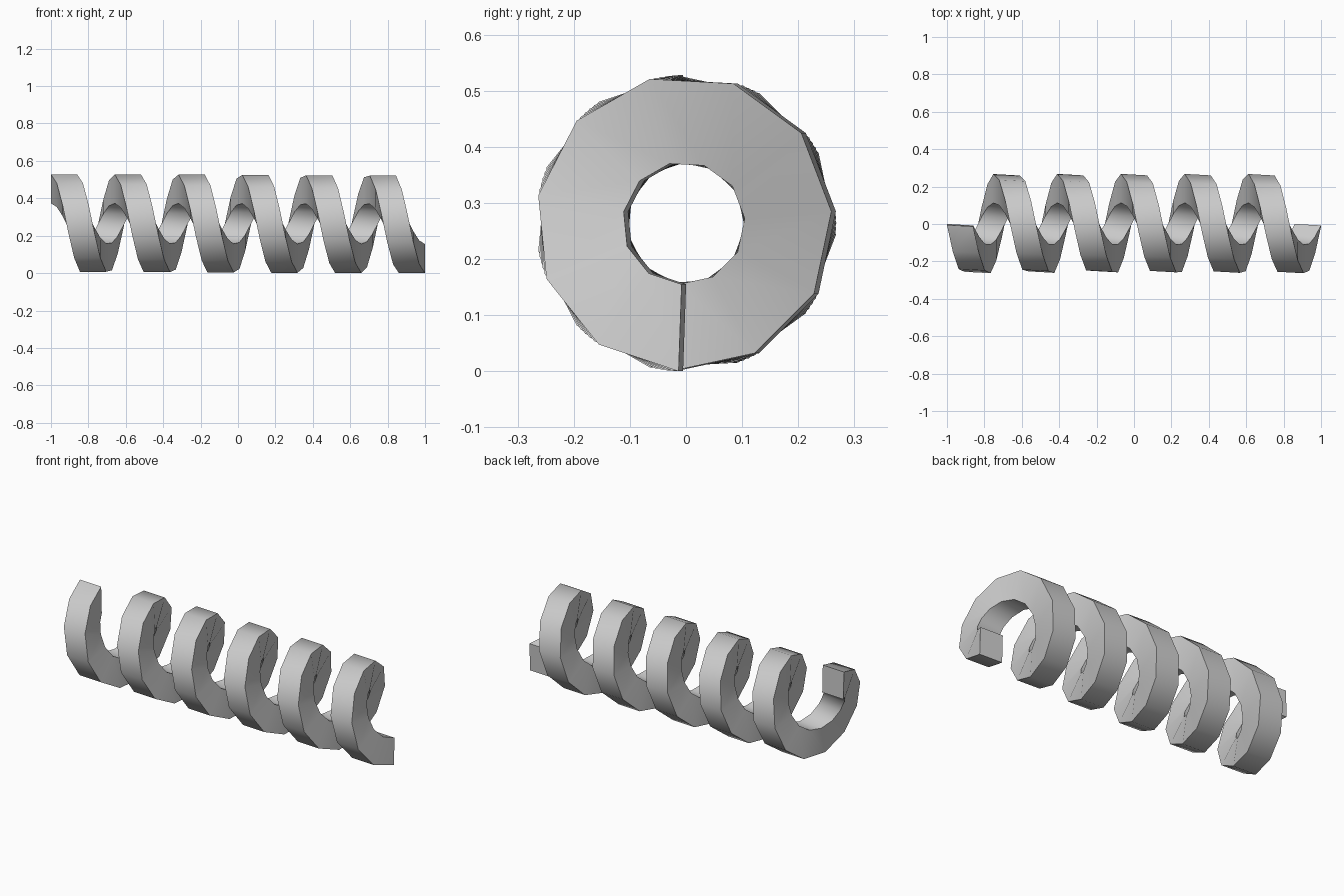
import bpy, bmesh, math

if "Cube" in bpy.data.objects:
    bpy.data.objects.remove(bpy.data.objects["Cube"])

TURNS_DEG = 1976          # about five and a half turns
STEPS = 60
START = 92                # starts at the top, runs down the front
R_OUT, R_IN = 0.264, 0.109
WIDTH = 0.14              # section size along the axis
SKEW = 0.004              # slight sideways lean of each section
AXIS_Z = 0.264


def section(bm, t):
    """Rectangular coil section at parameter t (0..1)."""
    a = math.radians(START + TURNS_DEG * t)
    x = (WIDTH / 2 - 1) + (2 - WIDTH) * t
    corners = [(-1, R_IN), (1, R_IN), (1, R_OUT), (-1, R_OUT)]
    return [bm.verts.new((x + s * WIDTH / 2,
                          r * math.cos(a) - s * SKEW,
                          AXIS_Z + r * math.sin(a))) for s, r in corners]


# Coil swept along the x axis
bm = bmesh.new()
rings = [section(bm, i / STEPS) for i in range(STEPS + 1)]
for p, q in zip(rings, rings[1:]):
    for k in range(4):
        n = (k + 1) % 4
        bm.faces.new((p[k], p[n], q[n], q[k]))

# End caps
bm.faces.new(rings[0])
bm.faces.new(rings[-1])
bmesh.ops.recalc_face_normals(bm, faces=bm.faces)

mesh = bpy.data.meshes.new("spiral_coil")
bm.to_mesh(mesh)
bm.free()
coil = bpy.data.objects.new("spiral_coil", mesh)
bpy.context.collection.objects.link(coil)

# Smooth around the bend, sharp section corners
bpy.context.view_layer.objects.active = coil
coil.select_set(True)
bpy.ops.object.shade_smooth_by_angle(angle=math.radians(40))
